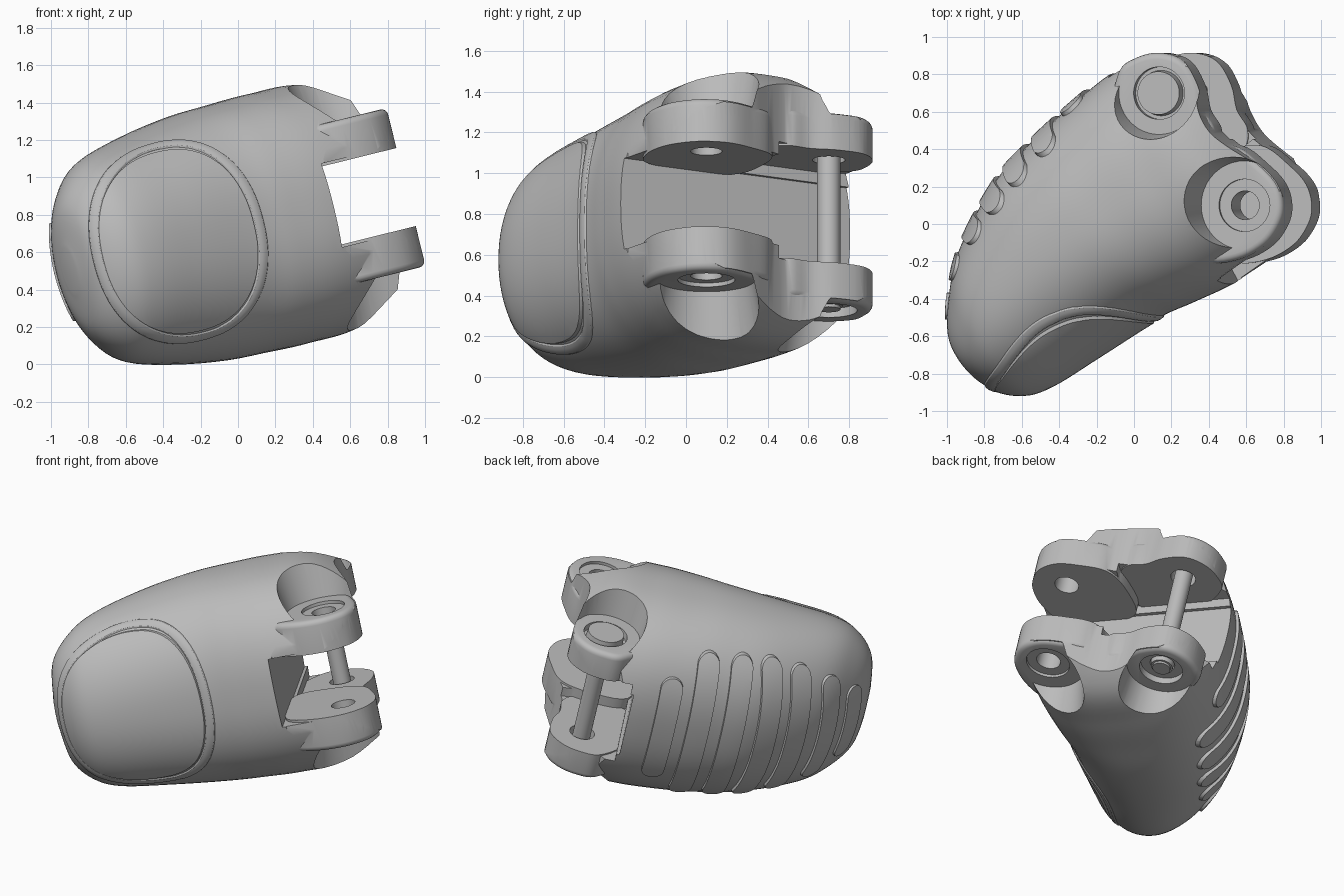
import bpy, bmesh, math
from mathutils import Vector, Matrix
from mathutils.bvhtree import BVHTree

cube = bpy.data.objects.get("Cube")
if cube:
    bpy.data.objects.remove(cube, do_unlink=True)

grey = bpy.data.materials.new("grey")
grey.use_nodes = True
grey.diffuse_color = (0.5, 0.5, 0.5, 1)
grey.node_tree.nodes["Principled BSDF"].inputs["Base Color"].default_value = (0.5, 0.5, 0.5, 1)

# everything is built upright around its mirror plane, then tilted into place
TILT = Matrix.Rotation(math.radians(-13.9), 4, 'Y') @ Matrix.Translation((0, 0, 0.705))
PIN, HINGE = (0.43, 0.70), (0.89, 0.10)


def make(name, bm):
    bm.normal_update()
    bmesh.ops.recalc_face_normals(bm, faces=bm.faces)
    mesh = bpy.data.meshes.new(name)
    bm.to_mesh(mesh)
    bm.free()
    ob = bpy.data.objects.new(name, mesh)
    bpy.context.collection.objects.link(ob)
    return ob


def spline(pts, steps, closed=True):
    """Smooth path through points of any dimension."""
    pts = [Vector(p) for p in pts]
    n, out = len(pts), []
    for i in range(n if closed else n - 1):
        if closed:
            a, b, c, d = (pts[(i + k) % n] for k in (-1, 0, 1, 2))
        else:
            a, b, c, d = (pts[min(max(i + k, 0), n - 1)] for k in (-1, 0, 1, 2))
        for s in range(steps):
            t = s / steps
            out.append(b + (c - a) * (t / 2) + (a * 2 - b * 5 + c * 4 - d) * (t * t / 2)
                       + (b * 3 - a - c * 3 + d) * (t ** 3 / 2))
    return out if closed else out + [pts[-1]]


def prism(name, pts, z0, z1, bevel=0, matrix=None):
    """Extruded outline; the z1 rim can be rounded."""
    bm = bmesh.new()
    low = [bm.verts.new((p[0], p[1], z0)) for p in pts]
    top = [bm.verts.new((p[0], p[1], z1)) for p in pts]
    bm.faces.new(low)
    cap = bm.faces.new(top)
    for i in range(len(pts)):
        j = (i + 1) % len(pts)
        bm.faces.new((low[i], low[j], top[j], top[i]))
    if bevel:
        bm.normal_update()
        bmesh.ops.recalc_face_normals(bm, faces=bm.faces)
        bmesh.ops.bevel(bm, geom=list(cap.edges), offset=bevel, segments=4,
                        profile=0.5, affect='EDGES', clamp_overlap=False)
    if matrix:
        bm.transform(matrix)
    return make(name, bm)


def cone(name, at, r0, r1, z0, z1):
    """Round bar or cone between two heights."""
    if z1 < z0:
        r0, r1, z0, z1 = r1, r0, z1, z0
    bm = bmesh.new()
    bmesh.ops.create_cone(bm, cap_ends=True, segments=48, radius1=r0, radius2=r1, depth=z1 - z0)
    bm.transform(Matrix.Translation((at[0], at[1], (z0 + z1) / 2)))
    return make(name, bm)


def combine(ob, tools):
    """Apply a list of (operation, tool) booleans and remove the tools."""
    for op, tool in tools:
        mod = ob.modifiers.new(op, 'BOOLEAN')
        mod.operation, mod.solver, mod.object = op, 'EXACT', tool
    bpy.context.view_layer.update()
    ev = ob.evaluated_get(bpy.context.evaluated_depsgraph_get())
    mesh = bpy.data.meshes.new_from_object(ev)
    ob.modifiers.clear()
    ob.data = mesh
    for _, tool in tools:
        bpy.data.objects.remove(tool, do_unlink=True)
    return ob


# body sections: pad side x, y, nail side x, y, half height, squareness
SECTIONS = [(-.79, -.66, -.72, -.78, .12, 2), (-.825, -.55, -.60, -.88, .33, 2),
            (-.81, -.35, -.444, -.91, .475, 2.05), (-.745, -.10, -.29, -.86, .565, 2.1),
            (-.547, .25, -.03, -.70, .63, 2.2), (-.341, .46, .277, -.51, .67, 2.3),
            (-.135, .64, .48, -.42, .68, 2.4), (.08, .81, .71, -.315, .685, 2.4),
            (.325, .95, .98, -.15, .66, 2.4), (.58, 1.10, 1.25, .01, .46, 2.4)]


def hull(name, grow=0.0):
    """Loft of rounded-square sections, optionally inflated."""
    bm, rings, n = bmesh.new(), [], 72
    for px, py, nx, ny, h, e in spline(SECTIONS, 6, closed=False):
        p, q = Vector((px, py, 0)), Vector((nx, ny, 0))
        half, mid = (p - q) / 2, (p + q) / 2
        half *= 1 + grow / half.length
        ring = []
        for i in range(n):
            a = math.tau * i / n
            c, s = math.cos(a), math.sin(a)
            k = (abs(c) ** e + abs(s) ** e) ** (-1 / e)
            ring.append(bm.verts.new(mid + half * c * k + Vector((0, 0, (h + grow) * s * k))))
        rings.append(ring)
    for a, b in zip(rings, rings[1:]):
        for i in range(n):
            j = (i + 1) % n
            bm.faces.new((a[i], a[j], b[j], b[i]))
    bm.faces.new(rings[0])
    bm.faces.new(rings[-1])
    return make(name, bm)


# outlines of the two lugs; the first and last points are buried in the body
hinge_pts = [(.54, -.05), (.67, -.20), (.85, -.19), (1.0, -.11), (1.08, .0), (1.10, .10),
             (1.07, .21), (.98, .31), (.82, .42), (.62, .38), (.42, .23)]
pin_pts = [(.36, .26), (.68, .38), (.73, .50), (.67, .61), (.64, .74), (.56, .87),
           (.43, .915), (.30, .89), (.20, .81), (.18, .58)]
end = spline(hinge_pts[2:9] + pin_pts[2:9], 5, closed=False)
clip = [(-1.5, -1.5), (.70, -1.5), (.71, -.285)] + end + [(.10, .83), (.09, 1.5), (-1.5, 1.5)]
slot = [(.07, .81), (-.17, 1.24), (1.5, 1.5), (1.5, -.5), (.80, -.5)]
pin_slot = [(.09, .815), (-.12, 1.20), (1.0, 1.2), (.78, .46), (.44, .19)]

# body: trimmed hull, fork slot, pockets, lugs and bores
body = hull("fingertip_body")
tree = BVHTree.FromObject(body, bpy.context.evaluated_depsgraph_get())
tools = [('INTERSECT', prism("clip", clip, -1, 1)),
         ('DIFFERENCE', prism("slot", slot, -.23, .23)),
         ('DIFFERENCE', prism("pin_slot", pin_slot, -.295, .295))]
for s in (-1, 1):
    tools += [('DIFFERENCE', cone("pocket", HINGE, .235, .30, .42 * s, .8 * s)),
              ('DIFFERENCE', cone("pocket", PIN, .22, .265, .465 * s, .8 * s))]
for s in (-1, 1):
    tools += [('UNION', prism("hinge_lug", spline(hinge_pts, 5), .215 * s, .435 * s, .035)),
              ('UNION', prism("pin_lug", spline(pin_pts, 5), .285 * s, .475 * s, .035))]
tools.append(('DIFFERENCE', cone("bore", HINGE, .077, .077, -.9, .9)))
for s in (-1, 1):
    tools += [('DIFFERENCE', cone("hinge_seat", HINGE, .14, .14, .415 * s, .6 * s)),
              ('DIFFERENCE', cone("pin_seat", PIN, .14, .14, .43 * s, .6 * s))]
tools.append(('DIFFERENCE', cone("pin_bore", PIN, .08, .08, -.9, .9)))
combine(body, tools)
parts = [body]

# pin with a flat head above and a small nut below
parts += [cone("pin_shaft", PIN, .057, .057, -.47, .45),
          cone("pin_head", PIN, .125, .115, .40, .49),
          cone("pin_nut", PIN, .078, .07, -.40, -.455)]


def egg(scale):
    out = []
    for i in range(96):
        a = math.tau * i / 96
        c, s = math.cos(a), math.sin(a)
        k = scale * (abs(c) ** 2.25 + abs(s) ** 2.25) ** (-1 / 2.25)
        out.append((-.15 + .42 * c * k, .01 + .5 * s * k))
    return out


# nail plate on the front, with a soft rim around it
nail = hull("nail_plate", 0.012)
side_on = Matrix.Rotation(math.radians(90), 4, 'X')
combine(nail, [('INTERSECT', prism("nail_cut", egg(.985), .3, 1.3, matrix=side_on))])
parts.append(nail)

bm, loops, sides = bmesh.new(), [], 10
path = []
for u, w in egg(1.045):
    hit, normal, _, _ = tree.ray_cast(Vector((u, -2, w)), Vector((0, 1, 0)))
    if hit:
        path.append((hit, normal if normal.y < 0 else -normal))
for i, (p, nrm) in enumerate(path):
    tangent = (path[(i + 1) % len(path)][0] - path[i - 1][0]).normalized()
    across = tangent.cross(nrm).normalized()
    loops.append([bm.verts.new(p + across * .032 * math.cos(math.tau * k / sides)
                               + nrm * .012 * math.sin(math.tau * k / sides)) for k in range(sides)])
for i, a in enumerate(loops):
    b = loops[(i + 1) % len(loops)]
    for k in range(sides):
        m = (k + 1) % sides
        bm.faces.new((a[k], a[m], b[m], b[k]))
parts.append(make("nail_rim", bm))

# raised grip ribs along the pad side
pad = [Vector(p) for p in spline([s[:2] for s in SECTIONS[:8]], 20, closed=False)][::-1]
lengths = [.38, .54, .54, .53, .48, .39, .27]
run, index, goal = 0.0, 0, 0.25
for a, b in zip(pad, pad[1:]):
    run += (b - a).length
    if run >= goal and index < len(lengths):
        along = (b - a).normalized()
        outward = Vector((along.y, -along.x))
        if outward.x > 0:
            outward = -outward
        r, half = .072, lengths[index] - .072
        pts = []
        for k in range(24):
            t = math.tau * (k + .5) / 24
            pts.append((r * math.cos(t), r * math.sin(t) + math.copysign(half, math.sin(t))))
        frame = Matrix(((along.x, 0, outward.x, a.x), (along.y, 0, outward.y, a.y),
                        (0, 1, 0, 0), (0, 0, 0, 1)))
        rib = hull("grip_rib_%d" % (index + 1), 0.02)
        combine(rib, [('INTERSECT', prism("rib_cut", pts, -.36, .2, matrix=frame))])
        parts.append(rib)
        index += 1
        goal += .225

# shading, colour and final placement
for ob in parts:
    ob.data.materials.clear()
    ob.data.materials.append(grey)
    ob.matrix_world = TILT
    bpy.ops.object.select_all(action='DESELECT')
    ob.select_set(True)
    bpy.context.view_layer.objects.active = ob
    bpy.ops.object.shade_smooth_by_angle(angle=math.radians(32))
